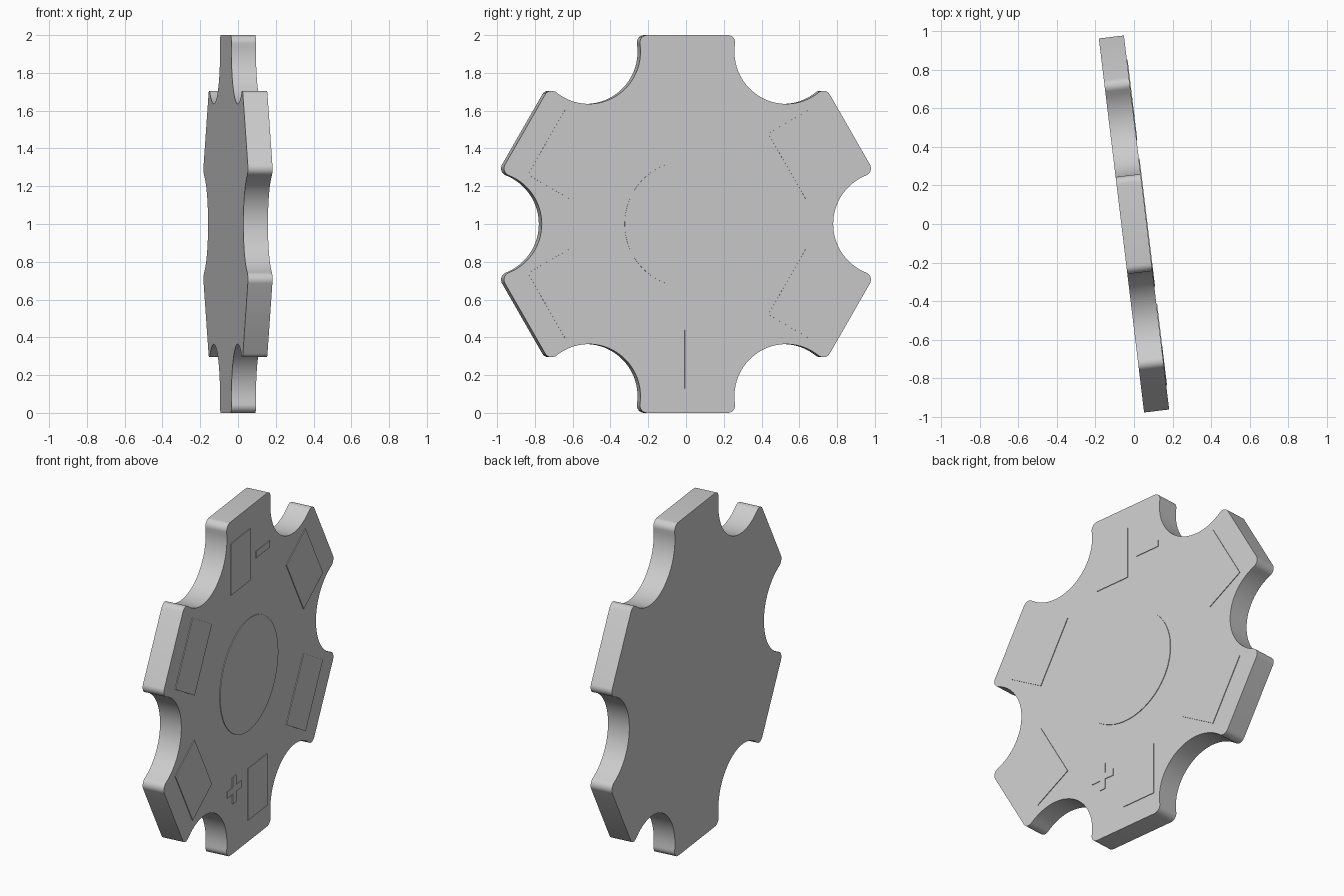
import bpy, bmesh, math
from mathutils import Matrix

if "Cube" in bpy.data.objects:
    bpy.data.objects.remove(bpy.data.objects["Cube"], do_unlink=True)

HALF = 0.0655          # half thickness of the plate
RAISE = 0.004          # height of the raised pads
FILLET = 0.04          # rounding of the spoke corners
TURN = math.radians(6.9)
SIXTH = math.pi / 3

grey = bpy.data.materials.new("plain_grey")
grey.use_nodes = True
grey.diffuse_color = (0.6, 0.6, 0.6, 1)
grey.node_tree.nodes["Principled BSDF"].inputs["Base Color"].default_value = (0.6, 0.6, 0.6, 1)


def spin(p, a):
    """Turn a face-plane point clockwise."""
    c, s = math.cos(a), math.sin(a)
    return (p[0] * c + p[1] * s, -p[0] * s + p[1] * c)


def arc(centre, r, a0, a1, n):
    return [(centre[0] + r * math.cos(a0 + (a1 - a0) * i / n),
             centre[1] + r * math.sin(a0 + (a1 - a0) * i / n)) for i in range(n + 1)]


def slab(name, outline, x0, x1):
    """Extrude a face-plane outline from x0 to x1."""
    bm = bmesh.new()
    face = bm.faces.new([bm.verts.new((x0, y, z)) for y, z in outline])
    ext = bmesh.ops.extrude_face_region(bm, geom=[face])
    moved = [g for g in ext["geom"] if isinstance(g, bmesh.types.BMVert)]
    bmesh.ops.translate(bm, verts=moved, vec=(x1 - x0, 0, 0))
    bmesh.ops.recalc_face_normals(bm, faces=bm.faces)
    bm.transform(Matrix.Translation((0, 0, 1)) @ Matrix.Rotation(TURN, 4, "Z"))
    mesh = bpy.data.meshes.new(name)
    bm.to_mesh(mesh)
    bm.free()
    mesh.materials.append(grey)
    obj = bpy.data.objects.new(name, mesh)
    bpy.context.collection.objects.link(obj)
    bpy.ops.object.select_all(action="DESELECT")
    obj.select_set(True)
    bpy.context.view_layer.objects.active = obj
    bpy.ops.object.shade_smooth_by_angle(angle=math.radians(30))
    return obj


def pad(name, outline, turn=0):
    return slab(name, [spin(p, turn) for p in outline], HALF - 0.01, HALF + RAISE)


def rect(y0, y1, z0, z1):
    return [(y0, z0), (y1, z0), (y1, z1), (y0, z1)]


# Six-spoked plate: rounded corner, round notch, rounded corner, repeated
corner = (0.254 - FILLET, 1 - FILLET)
reach = 1.053
notch = (reach * math.sin(SIXTH / 2), reach * math.cos(SIXTH / 2))
notch_r = reach - 0.777
lean = math.atan2(notch[1] - corner[1], notch[0] - corner[0])
axis = 2 * SIXTH + math.pi * 2 / 3     # direction from notch towards the centre
start = math.pi + lean
next_corner = spin((-corner[0], corner[1]), SIXTH)
segment = arc(corner, FILLET, math.pi / 2, lean, 8)
segment += arc(notch, notch_r, start, 2 * axis - start, 32)[1:-1]
back = math.atan2(notch[1] - next_corner[1], notch[0] - next_corner[0])
segment += arc(next_corner, FILLET, back, math.pi / 2 - SIXTH, 8)
outline = [spin(p, k * SIXTH) for k in range(6) for p in segment]
slab("spoked_plate", outline, -HALF, HALF)

# Raised disc in the middle
pad("centre_disc", arc((0, 0), 0.335, 0, math.tau, 96)[:-1])

# Raised pads on the spokes; the two upright spokes share theirs with a sign
for k in range(6):
    if k % 3:
        pad(f"spoke_pad_{k}", rect(-0.2, 0.2, 0.612, 0.868), k * SIXTH)
    else:
        pad(f"narrow_pad_{k}", rect(-0.21, 0.015, 0.56, 0.87), k * SIXTH)

# Bar sign on top, cross sign below
pad("bar_sign", rect(0.082, 0.242, 0.665, 0.705))
a, b = 0.02, 0.08
arm = [(-a, a), (-a, b), (a, b)]
cross = [spin(p, k * math.pi / 2) for k in range(4) for p in arm]
pad("cross_sign", [(y - 0.17, z - 0.62) for y, z in cross])
